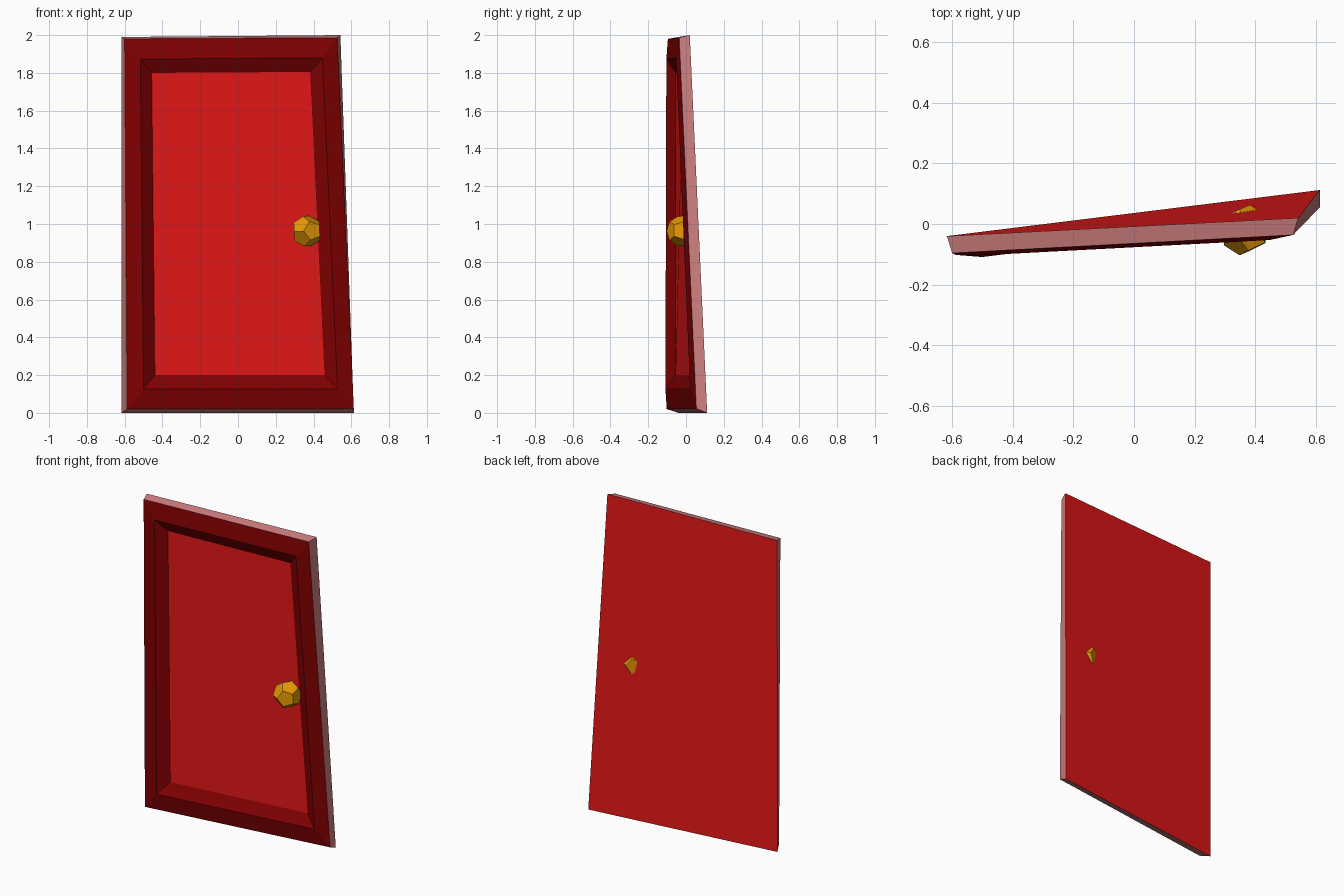
import bpy, bmesh, math
from mathutils import Vector

if "Cube" in bpy.data.objects:
    bpy.data.objects.remove(bpy.data.objects["Cube"])


def material(name, rgb):
    m = bpy.data.materials.new(name)
    m.diffuse_color = (*rgb, 1)
    m.use_nodes = True
    m.node_tree.nodes["Principled BSDF"].inputs["Base Color"].default_value = m.diffuse_color
    return m


red = material("bright red", (0.80, 0.009, 0.009))
dark = material("dark red", (0.22, 0.0, 0.0005))
pink = material("dusty pink", (0.61, 0.21, 0.21))
gold = material("gold", (0.85, 0.34, 0.002))


def finish(bm, name, mats, location=(0, 0, 0)):
    bmesh.ops.recalc_face_normals(bm, faces=bm.faces)
    mesh = bpy.data.meshes.new(name)
    bm.to_mesh(mesh)
    bm.free()
    for m in mats:
        mesh.materials.append(m)
    obj = bpy.data.objects.new(name, mesh)
    obj.location = location
    bpy.context.collection.objects.link(obj)


# Warped door outline, one ring per step from back to recessed panel
# (corner order: bottom left, bottom right, top right, top left)
rings = [
    [(-0.618, -0.04, 0), (0.613, 0.112, 0), (0.542, 0.02, 2.0), (-0.617, -0.04, 1.99)],
    [(-0.587, -0.102, 0.02), (0.613, 0.055, 0.022), (0.525, -0.036, 1.986), (-0.60, -0.096, 1.98)],
    [(-0.50, -0.109, 0.127), (0.527, 0.022, 0.127), (0.447, -0.053, 1.88), (-0.517, -0.104, 1.873)],
    [(-0.44, -0.055, 0.20), (0.458, 0.05, 0.20), (0.382, -0.017, 1.805), (-0.457, -0.055, 1.80)],
]
bm = bmesh.new()
loops = [[bm.verts.new(p) for p in ring] for ring in rings]
bm.faces.new(loops[0])       # back
bm.faces.new(loops[-1])      # front panel
for step, slot in enumerate((2, 1, 1)):   # edge, frame front, frame inner slope
    a, b = loops[step], loops[step + 1]
    for i in range(4):
        j = (i + 1) % 4
        bm.faces.new((a[i], a[j], b[j], b[i])).material_index = slot
finish(bm, "door", (red, dark, pink))

# Twelve-sided knob, one corner pokes through the back
phi = (1 + math.sqrt(5)) / 2
signs = (-1, 1)
corners = [Vector((x, y, z)) for x in signs for y in signs for z in signs]
for s in signs:
    for t in signs:
        p, q = s / phi, t * phi
        corners += [Vector((0, p, q)), Vector((p, q, 0)), Vector((q, 0, p))]
turn = Vector((1, 1, 1)).rotation_difference(Vector((0.2, 0.98, 0)))
bm = bmesh.new()
for c in corners:
    bm.verts.new(turn @ (c.normalized() * 0.085))
bmesh.ops.convex_hull(bm, input=bm.verts)
bmesh.ops.dissolve_limit(bm, angle_limit=0.05, verts=bm.verts, edges=bm.edges)
finish(bm, "knob", (gold,), (0.365, -0.02, 0.962))
